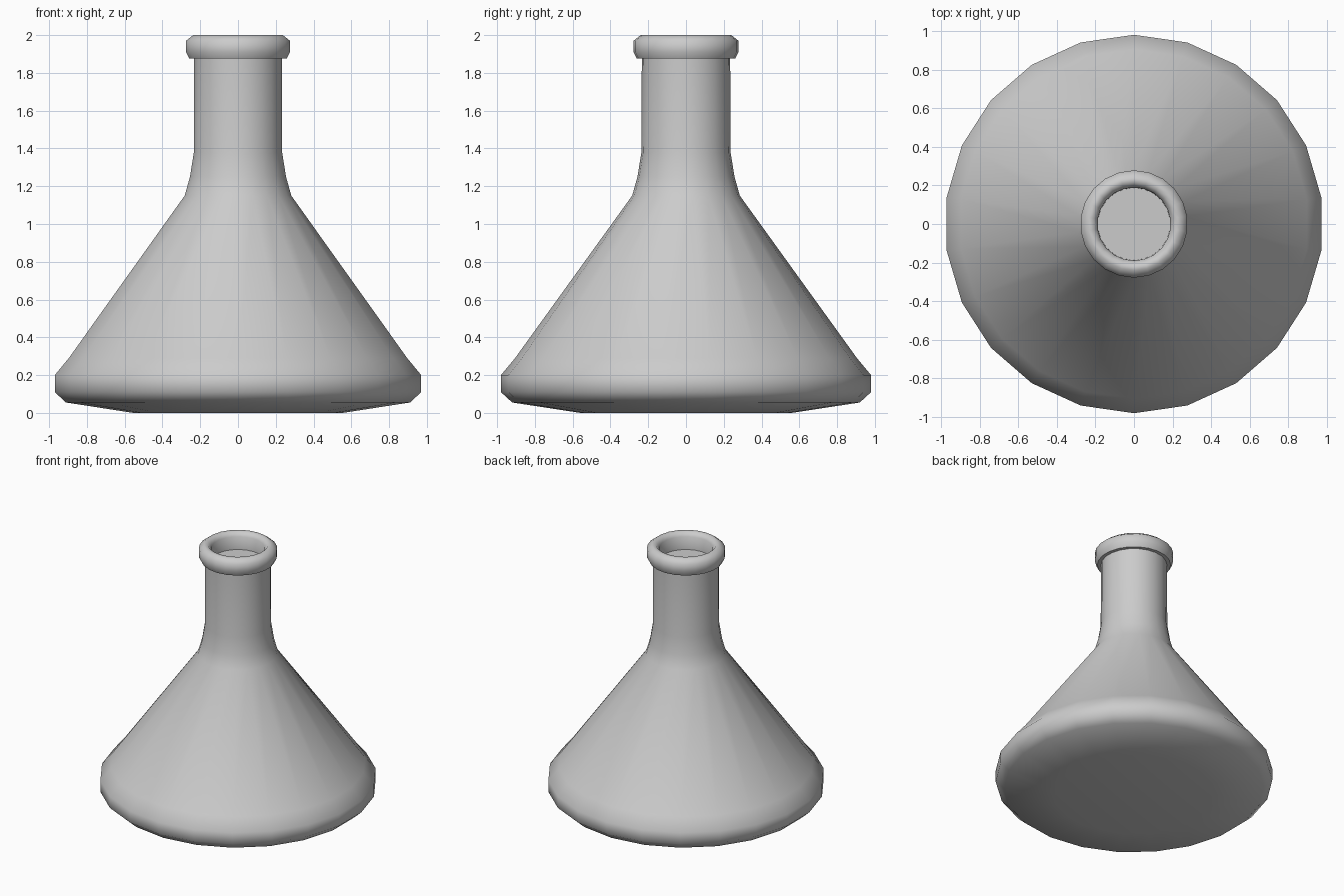
import bpy, bmesh
from math import pi, cos, sin, radians

if "Cube" in bpy.data.objects:
    bpy.data.objects.remove(bpy.data.objects["Cube"])

SIDES = 22


def lathe(name, profile):
    """Revolve (radius, z) points around z and cap both ends."""
    bm = bmesh.new()
    rings = []
    for r, z in profile:
        rings.append([bm.verts.new((r * cos(pi / 2 + 2 * pi * i / SIDES),
                                    r * sin(pi / 2 + 2 * pi * i / SIDES), z))
                      for i in range(SIDES)])
    for a, b in zip(rings, rings[1:]):
        for i in range(SIDES):
            j = (i + 1) % SIDES
            bm.faces.new((a[i], a[j], b[j], b[i]))
    bm.faces.new(rings[0][::-1])
    bm.faces.new(rings[-1])
    bmesh.ops.recalc_face_normals(bm, faces=bm.faces)
    mesh = bpy.data.meshes.new(name)
    bm.to_mesh(mesh)
    bm.free()
    obj = bpy.data.objects.new(name, mesh)
    bpy.context.collection.objects.link(obj)
    bpy.ops.object.select_all(action='DESELECT')
    obj.select_set(True)
    bpy.context.view_layer.objects.active = obj
    bpy.ops.object.shade_smooth_by_angle(angle=radians(60))
    return obj


# Conical flask: base, cone, shoulder, neck, rolled lip and recessed mouth
lathe("conical_flask", [
    (0.56, 0.0), (0.92, 0.055), (0.98, 0.11), (0.98, 0.20), (0.905, 0.29),
    (0.285, 1.15), (0.257, 1.25), (0.236, 1.38), (0.234, 1.875),
    (0.26, 1.875), (0.278, 1.91), (0.278, 1.97), (0.24, 2.0),
    (0.215, 2.0), (0.19, 1.97), (0.188, 1.87),
])
